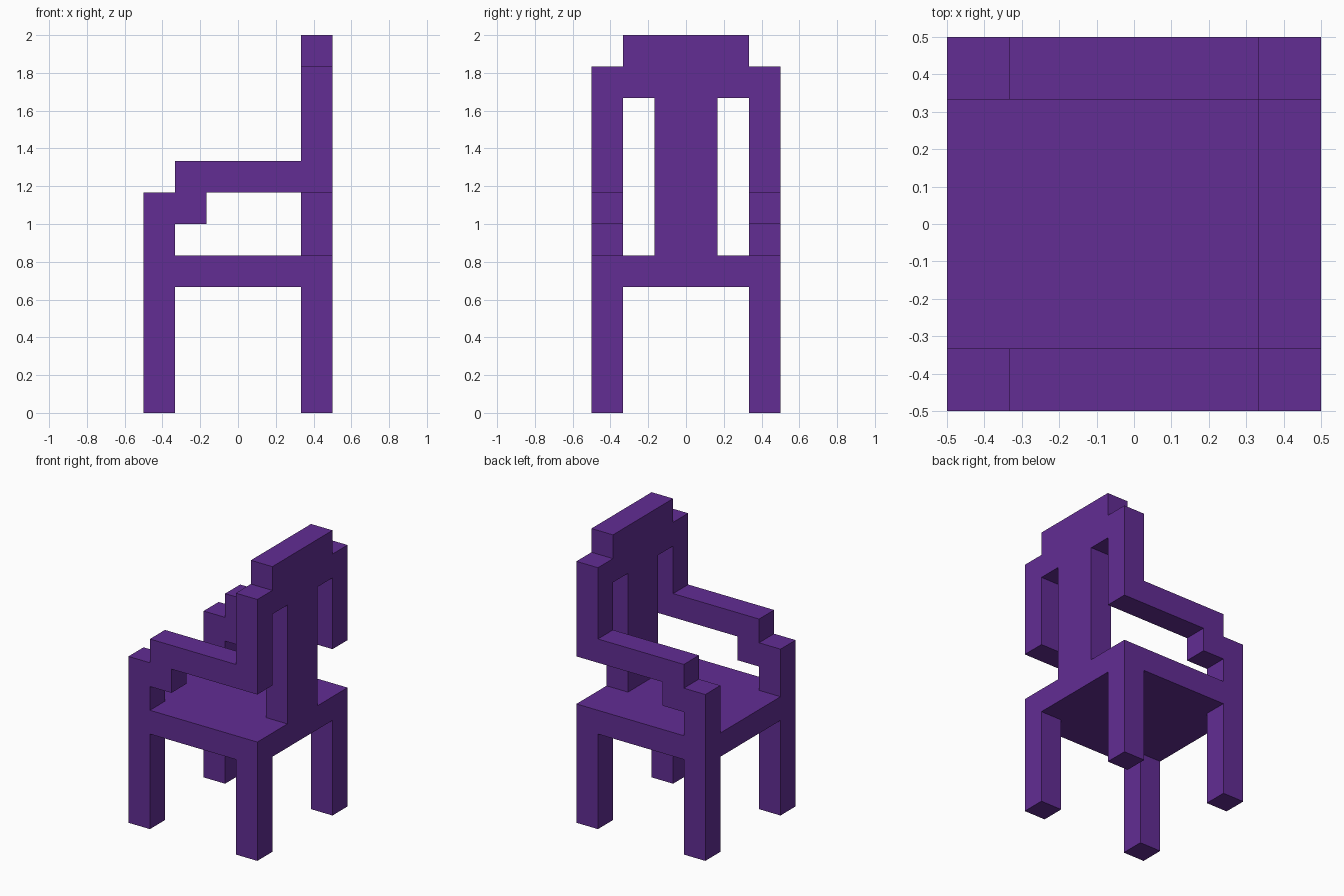
import bpy
import bmesh
from mathutils import Vector

cube = bpy.data.objects.get("Cube")
if cube:
    bpy.data.objects.remove(cube, do_unlink=True)

U = 1 / 6  # the chair is laid out on a grid of sixths

purple = bpy.data.materials.new("purple")
purple.use_nodes = True
colour = (0.122, 0.026, 0.296, 1)
purple.diffuse_color = colour
purple.node_tree.nodes["Principled BSDF"].inputs["Base Color"].default_value = colour


def extrude_profile(name, profile, to_point, direction):
    """Extrude a flat outline (grid units) along a direction (grid units)."""
    bm = bmesh.new()
    face = bm.faces.new([bm.verts.new(Vector(to_point(a, b)) * U) for a, b in profile])
    new = bmesh.ops.extrude_face_region(bm, geom=[face], use_keep_orig=True)["geom"]
    verts = [g for g in new if isinstance(g, bmesh.types.BMVert)]
    bmesh.ops.translate(bm, verts=verts, vec=Vector(direction) * U)
    bmesh.ops.recalc_face_normals(bm, faces=bm.faces)
    mesh = bpy.data.meshes.new(name)
    bm.to_mesh(mesh)
    bm.free()
    mesh.materials.append(purple)
    obj = bpy.data.objects.new(name, mesh)
    bpy.context.collection.objects.link(obj)
    return obj


def box(name, x0, x1, y0, y1, z0, z1):
    outline = [(x0, y0), (x1, y0), (x1, y1), (x0, y1)]
    return extrude_profile(name, outline, lambda x, y: (x, y, z0), (0, 0, z1 - z0))


# Seat slab
box("seat", -3, 3, -3, 3, 4, 5)

# Four legs and two stepped armrests
arm_outline = [(-3, 5), (-3, 7), (-2, 7), (-2, 8), (2, 8),
               (2, 7), (-1, 7), (-1, 6), (-2, 6), (-2, 5)]
for side, y in (("near", -3), ("far", 2)):
    for end, x in (("front", -3), ("back", 2)):
        box(f"{end}_leg_{side}", x, x + 1, y, y + 1, 0, 4)
    extrude_profile(f"armrest_{side}", arm_outline,
                    lambda x, z: (x, y, z), (0, 1, 0))

# Backrest: stepped top rail, central splat down to the seat, hanging side posts
half = [(1, 5), (1, 10), (2, 10), (2, 7), (3, 7), (3, 11), (2, 11), (2, 12)]
back_outline = half + [(-y, z) for y, z in reversed(half)]
extrude_profile("backrest", back_outline, lambda y, z: (2, y, z), (1, 0, 0))
